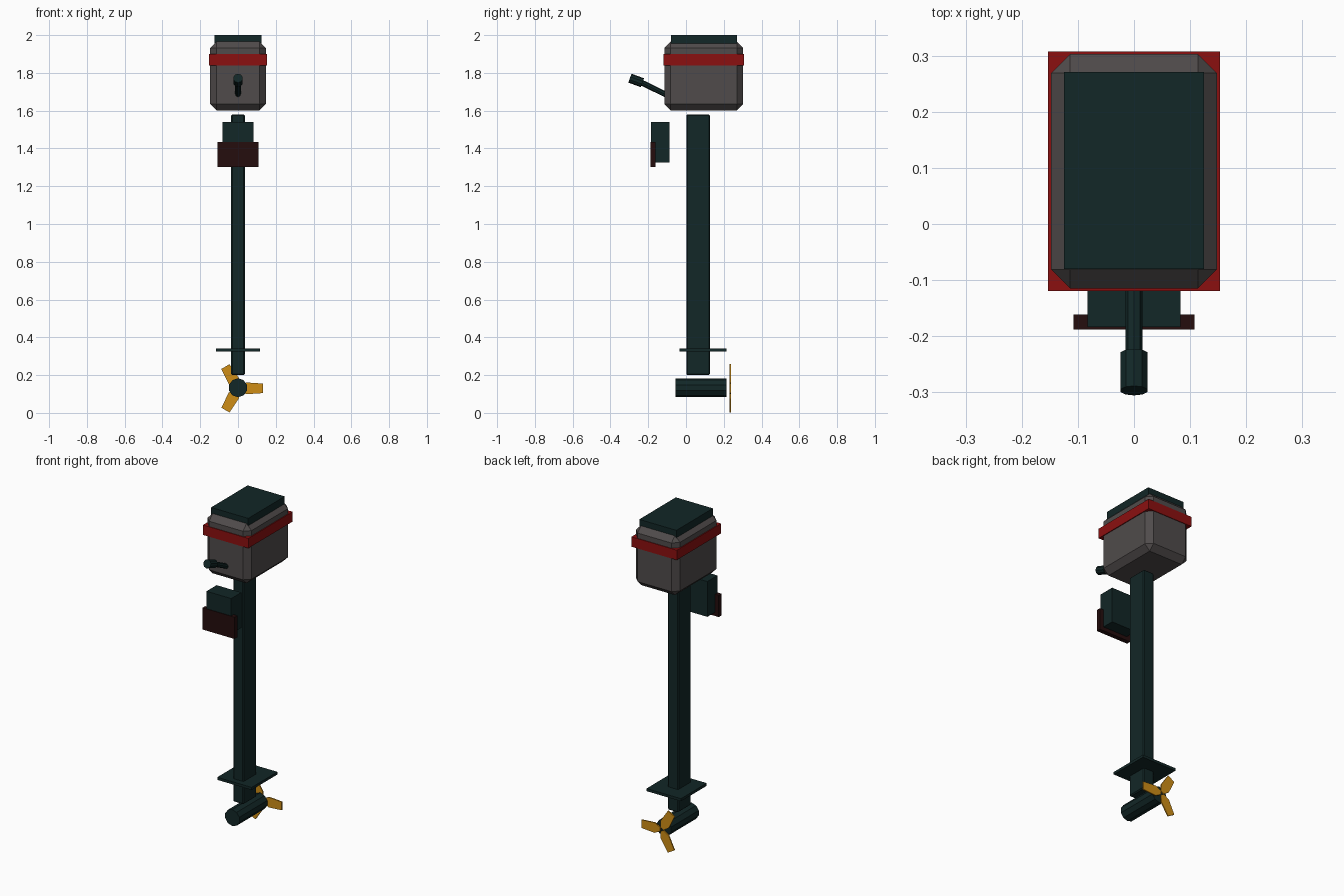
import bpy, bmesh, math
from mathutils import Vector

if "Cube" in bpy.data.objects:
    bpy.data.objects.remove(bpy.data.objects["Cube"])


def material(name, rgb):
    m = bpy.data.materials.new(name)
    m.diffuse_color = (*rgb, 1)
    m.use_nodes = True
    m.node_tree.nodes["Principled BSDF"].inputs["Base Color"].default_value = m.diffuse_color
    return m


TEAL = material("dark teal", (0.006, 0.020, 0.020))
GREY = material("warm grey", (0.080, 0.071, 0.070))
RED = material("red", (0.26, 0.005, 0.005))
BROWN = material("dark brown", (0.018, 0.004, 0.004))
GOLD = material("gold", (0.62, 0.27, 0.008))


def finish(name, bm, mat):
    bmesh.ops.recalc_face_normals(bm, faces=bm.faces)
    mesh = bpy.data.meshes.new(name)
    bm.to_mesh(mesh)
    bm.free()
    mesh.materials.append(mat)
    obj = bpy.data.objects.new(name, mesh)
    bpy.context.collection.objects.link(obj)
    return obj


def box(name, half_x, y, z, mat, bevel=0):
    """Box centred on x = 0, with y and z given as (low, high)."""
    bm = bmesh.new()
    bmesh.ops.create_cube(bm, size=1)
    for v in bm.verts:
        v.co = (v.co.x * 2 * half_x,
                (y[0] + y[1]) / 2 + v.co.y * (y[1] - y[0]),
                (z[0] + z[1]) / 2 + v.co.z * (z[1] - z[0]))
    if bevel:
        bmesh.ops.bevel(bm, geom=bm.edges[:], offset=bevel, segments=1,
                        affect='EDGES', profile=0.5)
    return finish(name, bm, mat)


def rod(name, start, end, radius, sides, mat):
    """Flat-sided cylinder in the x = 0 plane; start and end are (y, z)."""
    a, b = Vector((0, *start)), Vector((0, *end))
    side = Vector((1, 0, 0))
    up = side.cross((b - a).normalized())
    bm = bmesh.new()
    rings = []
    for p in (a, b):
        rings.append([bm.verts.new(p + radius * (math.sin(t) * side + math.cos(t) * up))
                      for t in (2 * math.pi * i / sides for i in range(sides))])
    for i in range(sides):
        j = (i + 1) % sides
        bm.faces.new((rings[0][i], rings[0][j], rings[1][j], rings[1][i]))
    for r in rings:
        bm.faces.new(r)
    return finish(name, bm, mat)


# Engine head
box("engine_cowl", 0.148, (-0.115, 0.303), (1.602, 1.966), GREY, 0.034)
box("cowl_band", 0.153, (-0.119, 0.307), (1.84, 1.90), RED)
box("cowl_lid", 0.125, (-0.08, 0.271), (1.95, 2.0), TEAL)

# Tiller
rod("tiller_arm", (-0.10, 1.682), (-0.24, 1.751), 0.015, 8, TEAL)
rod("tiller_grip", (-0.231, 1.748), (-0.297, 1.772), 0.025, 10, TEAL)

# Transom clamp
box("clamp_bracket", 0.083, (-0.184, -0.087), (1.325, 1.54), TEAL)
box("clamp_pad", 0.108, (-0.188, -0.161), (1.302, 1.434), BROWN)

# Drive leg
box("drive_leg", 0.036, (0.002, 0.127), (0.20, 1.58), TEAL, 0.006)
box("cavitation_plate", 0.116, (-0.034, 0.214), (0.325, 0.341), TEAL)
rod("gearcase", (-0.055, 0.133), (0.214, 0.133), 0.05, 10, TEAL)

# Propeller: three flat blades
bm = bmesh.new()
outline = [(0.008, -0.012), (0.045, -0.031), (0.133, -0.025),
           (0.133, 0.025), (0.045, 0.031), (0.008, 0.012)]
for k in range(3):
    c, s = math.cos(k * math.tau / 3), math.sin(k * math.tau / 3)
    face = bm.faces.new([bm.verts.new((r * c - w * s, 0.231, 0.130 + r * s + w * c))
                         for r, w in outline])
    ext = bmesh.ops.extrude_face_region(bm, geom=[face], use_keep_orig=True)
    for v in ext["geom"]:
        if isinstance(v, bmesh.types.BMVert):
            v.co.y += 0.007
finish("propeller", bm, GOLD)
